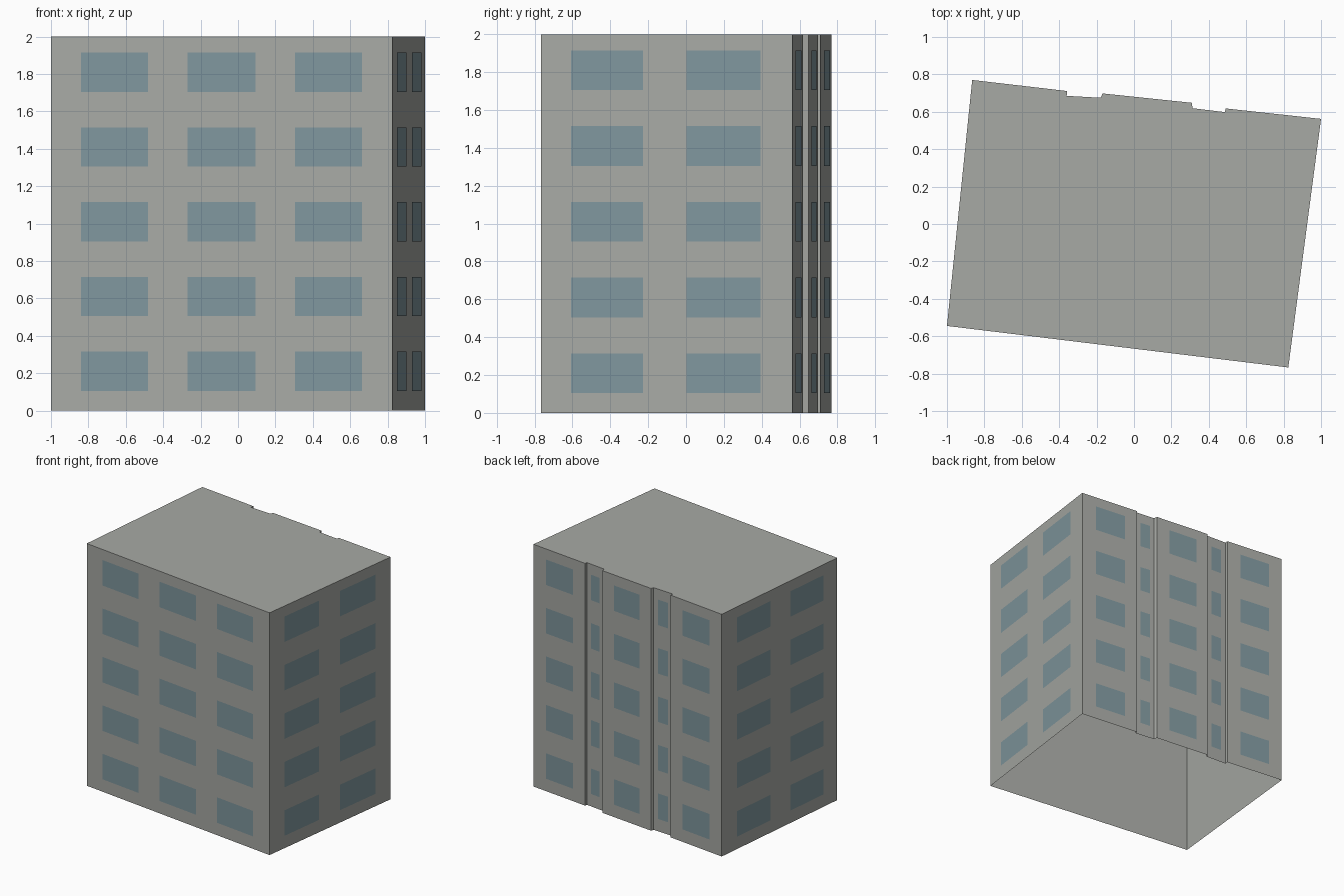
import bpy
from mathutils import Vector

cube = bpy.data.objects.get("Cube")
if cube:
    bpy.data.objects.remove(cube, do_unlink=True)


def material(name, rgb):
    mat = bpy.data.materials.new(name)
    mat.use_nodes = True
    mat.diffuse_color = (*rgb, 1)
    bsdf = next(n for n in mat.node_tree.nodes if n.type == 'BSDF_PRINCIPLED')
    bsdf.inputs["Base Color"].default_value = (*rgb, 1)
    return mat


def mesh_object(name, verts, faces, mat):
    mesh = bpy.data.meshes.new(name)
    mesh.from_pydata(verts, [], faces)
    mesh.materials.append(mat)
    obj = bpy.data.objects.new(name, mesh)
    bpy.context.collection.objects.link(obj)
    return obj


concrete = material("concrete grey", (0.39, 0.40, 0.375))
glass = material("blue grey glass", (0.215, 0.31, 0.34))

HEIGHT = 2.0
FLOORS = 5
PLATE = 0.004

# Footprint, counter-clockwise from the front right corner
front_a, front_b = Vector((-1, -0.545)), Vector((0.825, -0.767))
back_b, back_a = Vector((1, 0.562)), Vector((-0.865, 0.77))
recess_b = [Vector(p) for p in ((0.489, 0.618), (0.487, 0.598), (0.313, 0.619), (0.309, 0.648))]
recess_a = [Vector(p) for p in ((-0.168, 0.698), (-0.178, 0.675), (-0.36, 0.685), (-0.358, 0.711))]
outline = [front_a, front_b, back_b, *recess_b, *recess_a, back_a]

# Walls and flat roof, open underneath
n = len(outline)
verts = [(p.x, p.y, z) for z in (0, HEIGHT) for p in outline]
walls = [(i, (i + 1) % n, n + (i + 1) % n, n + i) for i in range(n)]
mesh_object("building_shell", verts, walls + [tuple(range(n, 2 * n))], concrete)


def windows(name, start, end, spans):
    """Thin panes on each floor of the wall that runs from start to end."""
    along = end - start
    out = Vector((along.y, -along.x)).normalized() * PLATE
    verts, faces = [], []
    for floor in range(FLOORS):
        low = 0.105 + 0.4 * floor
        for t0, t1 in spans:
            a, b = start + along * t0 + out, start + along * t1 + out
            k = len(verts)
            verts += [(a.x, a.y, low), (b.x, b.y, low),
                      (b.x, b.y, low + 0.21), (a.x, a.y, low + 0.21)]
            faces.append((k, k + 1, k + 2, k + 3))
    mesh_object(name, verts, faces, glass)


# Front and side windows
side = [(0.121, 0.407), (0.579, 0.873)]
windows("front_windows", front_a, front_b, [(0.088, 0.285), (0.4, 0.6), (0.715, 0.912)])
windows("left_windows", front_b, back_b, side)
windows("right_windows", back_a, front_a, [(1 - b, 1 - a) for a, b in side])

# Back windows: wide ones on the three bays, narrow ones in the recesses
windows("back_left_windows", back_b, recess_b[0], [(0.245, 0.775)])
windows("back_middle_windows", recess_b[3], recess_a[0], [(0.24, 0.77)])
windows("back_right_windows", recess_a[3], back_a, [(0.235, 0.765)])
windows("left_recess_windows", recess_b[1], recess_b[2], [(0.25, 0.75)])
windows("right_recess_windows", recess_a[1], recess_a[2], [(0.25, 0.75)])
